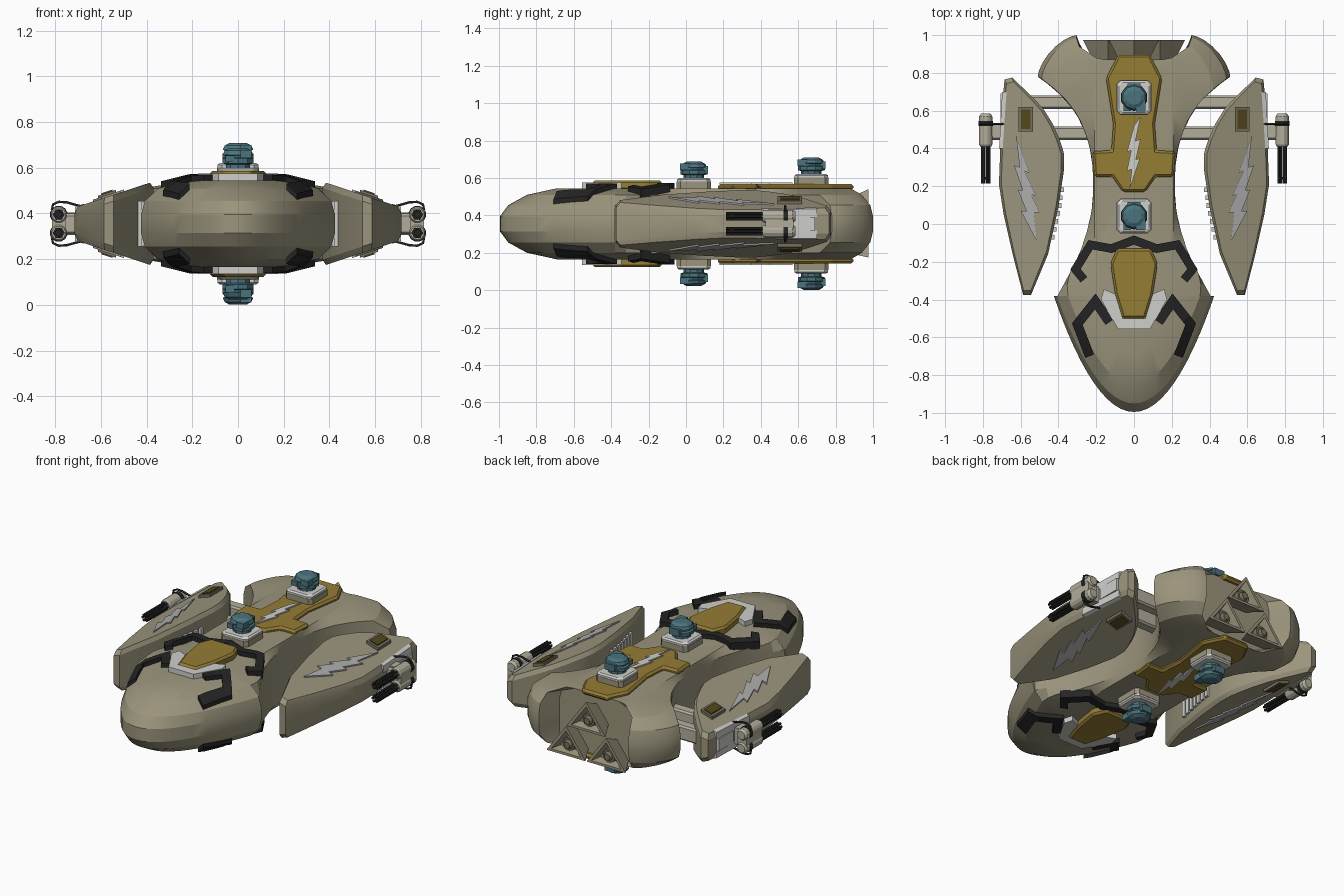
import bpy, bmesh, math
from mathutils import Vector, Matrix

if "Cube" in bpy.data.objects:
    bpy.data.objects.remove(bpy.data.objects["Cube"])

ZC = 0.355  # the ship is symmetric about this height; all z below are relative to it
pi = math.pi

def material(name, r, g, b):
    m = bpy.data.materials.new(name)
    m.diffuse_color = (r, g, b, 1)
    m.use_nodes = True
    m.node_tree.nodes["Principled BSDF"].inputs["Base Color"].default_value = m.diffuse_color
    return m

HULL = material("khaki hull", .33, .30, .205)
STRUT = material("pale khaki", .45, .42, .33)
WHITE = material("white trim", .62, .62, .60)
GREY = material("light grey", .42, .42, .42)
GOLD = material("gold armour", .30, .205, .035)
BLACK = material("black armour", .018, .018, .018)
TEAL = material("teal turret", .07, .175, .21)
BRONZE = material("dark bronze", .085, .062, .012)
DARK = material("dark khaki", .18, .165, .11)

def finish(name, bm, mat, mx=False, mz=False, angle=0.0, bevel=0):
    bmesh.ops.recalc_face_normals(bm, faces=bm.faces)
    if angle:
        for f in bm.faces:
            f.smooth = True
        for e in bm.edges:
            e.smooth = e.calc_face_angle(0) < angle
    me = bpy.data.meshes.new(name)
    bm.to_mesh(me)
    bm.free()
    me.materials.append(mat)
    ob = bpy.data.objects.new(name, me)
    ob.location.z = ZC
    bpy.context.collection.objects.link(ob)
    if bevel:
        b = ob.modifiers.new("bevel", 'BEVEL')
        b.width, b.segments = bevel, 1
    mirror(ob, mx, mz)
    return ob

def mirror(ob, mx, mz):
    if mx or mz:
        m = ob.modifiers.new("mirror", 'MIRROR')
        m.use_axis = (mx, False, mz)
        m.use_mirror_merge = False

def loft(bm, rings):
    rows = [[bm.verts.new(p) for p in r] for r in rings]
    n = len(rows[0])
    for a, b in zip(rows, rows[1:]):
        for i in range(n):
            bm.faces.new((a[i], a[(i + 1) % n], b[(i + 1) % n], b[i]))
    bm.faces.new(rows[0][::-1])
    bm.faces.new(rows[-1])

def prism(bm, pts, z0, z1):
    # z0 and z1 are numbers or functions of (x, y)
    f = lambda z, x, y: z(x, y) if callable(z) else z
    loft(bm, [[(x, y, f(z, x, y)) for x, y in pts] for z in (z0, z1)])

def tube(bm, c, axis, prof, n=12):
    rings = []
    for d, r in prof:
        ring = []
        for i in range(n):
            a = 2 * pi * (i + .5) / n
            u, v = r * math.cos(a), r * math.sin(a)
            off = (u, d, v) if axis == 'y' else (u, v, d)
            ring.append(Vector(c) + Vector(off))
        rings.append(ring)
    loft(bm, rings)

def box(bm, c, s):
    bmesh.ops.create_cube(bm, size=1, matrix=Matrix.Translation(c) @ Matrix.Diagonal((*s, 1)))

def sym(half):
    return half + [(-x, y) for x, y in reversed(half) if x > 1e-6]

def interp(table, v):
    for (a, p), (b, q) in zip(table, table[1:]):
        if v <= b:
            return p + (q - p) * max(0, (v - a) / (b - a))
    return table[-1][1]

# ---- hull: stacked plan outlines; nose is a parabola, flanks are scooped out
SCOOP = [(-.38, .405), (-.27, .345), (-.15, .285), (0, .237), (.12, .217), (.25, .216), (.36, .224),
         (.45, .245), (.555, .287), (.63, .335), (.69, .39), (.74, .45), (.78, .51)]
# height, front width, nose tip, rear width, lobe tip x, lobe tip y
LEVELS = [(.04, .425, -.995, .51, .305, 1.0), (.10, .408, -.95, .49, .305, .985),
          (.155, .35, -.85, .42, .29, .94), (.19, .21, -.69, .21, .20, .88)]

def outline(level):
    h, w, tip, wr, xe, yr = level
    half = [(w * s / 12, -.38 + (tip + .38) * (1 - (s / 12) ** 2)) for s in range(13)]
    yc = next((y / 200 for y in range(50, 157) if interp(SCOOP, y / 200) >= wr), .78) if wr > .3 else .78
    for i in range(20):
        y = -.38 + (yc + .38) * i / 19
        half.append((min(w + (wr - w) * i / 19, interp(SCOOP, y)), y))
    for i in range(1, 8):
        t = i / 7 * pi / 2
        half.append((xe + (wr - xe) * math.cos(t) ** 1.3, yc + (yr - yc) * math.sin(t) ** 1.3))
    half += [(xe - .05, .87), (0, .87)]
    return half + [(-x, y) for x, y in half[-2:0:-1]]

def hull_z(x, y):
    # height of the upper hull surface on the nose half
    prev = None
    for h, w, tip, *_ in LEVELS:
        s = min(1, max(0, (y - tip) / (-.38 - tip)))
        d = w * math.sqrt(s) - abs(x)
        if d < 0:
            return prev[0] + (h - prev[0]) * prev[1] / (prev[1] - d) if prev else .04
        prev = (h, d)
    return .19

bm = bmesh.new()
rings = [[(x, y, -l[0]) for x, y in outline(l)] for l in reversed(LEVELS)]
rings += [[(x, y, l[0]) for x, y in outline(l)] for l in LEVELS]
loft(bm, rings)
finish("hull", bm, HULL, angle=.35)

# ---- three triangular engine nozzles with inner cones
bm, cones = bmesh.new(), bmesh.new()
for cx, cz in ((0, .005), (-.137, -.18), (.137, -.18)):
    tri = [(0, .12), (-.133, -.06), (.133, -.06)]
    loft(bm, [[(cx + u * k, y, cz + .06 + v * k) for u, v in tri]
              for y, k in ((.79, .3), (.975, 1), (.975, .76), (.925, .55))])
    tube(cones, (cx, 0, cz + .06), 'y', [(.90, .045), (.95, .04), (.95, .028), (.968, .02)])
finish("engine_nozzles", bm, HULL)
finish("engine_cones", cones, DARK)

# ---- armour plates on top and bottom
bm = bmesh.new()
prism(bm, sym([(.085, .895), (.148, .77), (.11, .53), (.12, .39), (.22, .385),
               (.21, .25), (.115, .25), (.06, .17)]), .18, .213)
finish("spine_plate", bm, GOLD, mz=True, bevel=.012)
bm = bmesh.new()
prism(bm, sym([(.09, -.13), (.125, -.21), (.10, -.37), (.06, -.5)]), .18, .232)
finish("nose_plate", bm, GOLD, mz=True, bevel=.012)
bm = bmesh.new()
prism(bm, sym([(.10, -.37), (.16, -.345), (.175, -.40), (.085, -.555)])[:4] + [(0, -.555), (0, -.5), (.06, -.5)],
      .17, .22)
finish("nose_trim", bm, WHITE, mx=True, mz=True)

def stroke(bm, path, width, lift):
    pts = [Vector(p) for p in path]
    dirs = [(b - a).normalized() for a, b in zip(pts, pts[1:])]
    rings = []
    def add(p, off):
        l, r = p + off, p - off
        rings.append([(q.x, q.y, hull_z(q.x, q.y) + dz) for q, dz in ((l, -.02), (r, -.02), (r, lift), (l, lift))])
    for i, p in enumerate(pts):
        d0, d1 = dirs[max(i - 1, 0)], dirs[min(i, len(dirs) - 1)]
        t = (d0 + d1).normalized()
        add(p, Vector((-t.y, t.x)) * width / 2 / max(.5, t.dot(d1)))
        if i < len(dirs):
            for k in (1, 2, 3):
                add(p.lerp(pts[i + 1], k / 4), Vector((-d1.y, d1.x)) * width / 2)
    loft(bm, rings)

bm = bmesh.new()
arm = [(0, -.085), (.12, -.13), (.23, -.11), (.31, -.24), (.265, -.295)]
stroke(bm, [(-x, y) for x, y in arm[:0:-1]] + arm, .045, .028)
finish("front_brace", bm, BLACK, mz=True)
bm = bmesh.new()
stroke(bm, [(.13, -.52), (.205, -.41), (.30, -.53), (.235, -.70)], .05, .026)
finish("nose_brace", bm, BLACK, mx=True, mz=True)
bm = bmesh.new()
prism(bm, [(.035, .57), (.008, .44), (.035, .45), (.01, .34), (.033, .35), (-.025, .18),
           (-.012, .29), (-.038, .28), (-.015, .39), (-.038, .38), (0, .52)], .212, .221)
finish("spine_bolt", bm, WHITE, mz=True)

# ---- turrets: octagonal pad, white collar, faceted head with a short gun
def octagon(cy, r, c):
    return [(sx * a, cy + sy * b) for sx, sy, a, b in (
        (1, 1, r, r - c), (1, 1, r - c, r), (-1, 1, r - c, r), (-1, 1, r, r - c),
        (-1, -1, r, r - c), (-1, -1, r - c, r), (1, -1, r - c, r), (1, -1, r, r - c))]
for label, cy, z in (("front", .042, .24), ("rear", .67, .262)):
    bm = bmesh.new()
    prism(bm, octagon(cy, .092, .02), .18, z - .015)
    finish(label + "_turret_pad", bm, HULL, mz=True)
    bm = bmesh.new()
    loft(bm, [[(x, y, zz) for x, y in octagon(cy, r, .02)]
              for zz, r in ((z - .016, .09), (z - .004, .09), (z + .004, .08))])
    finish(label + "_turret_collar", bm, WHITE, mz=True)
    bm = bmesh.new()
    tube(bm, (0, cy, z), 'z', [(-.01, .055), (.02, .055), (.025, .072), (.045, .072), (.05, .06),
                               (.058, .06), (.062, .07), (.08, .062), (.092, .04)], 10)
    box(bm, (.035, cy - .045, z + .065), (.05, .06, .035))
    box(bm, (-.035, cy - .045, z + .045), (.04, .055, .03))
    box(bm, (0, cy + .06, z + .05), (.07, .03, .04))
    finish(label + "_turret_head", bm, TEAL, mz=True)

# ---- side pods: tall inner wall sloping to a thin outer edge
POD = [(.645, .775), (.685, .765), (.70, .62), (.715, .21), (.69, .05), (.64, -.17), (.587, -.375), (.545, -.375),
       (.455, -.16), (.40, .09), (.37, .29), (.372, .38), (.395, .45), (.43, .53), (.48, .61), (.535, .67)]
pod_h = lambda x, y=0: .185 - .33 * (x - .37)
inset = [(.56 + (x - .56) * .92, .22 + (y - .22) * .96) for x, y in POD]
bm = bmesh.new()
loft(bm, [[(x, y, -pod_h(x)) for x, y in inset], [(x, y, .028 - pod_h(x)) for x, y in POD],
          [(x, y, pod_h(x) - .028) for x, y in POD], [(x, y, pod_h(x)) for x, y in inset]])
finish("side_pod", bm, HULL, mx=True, angle=.35)
bm = bmesh.new()
prism(bm, [(.625, .47), (.555, .27), (.58, .28), (.52, .15), (.545, .155), (.50, .06), (.53, .06), (.515, -.09),
           (.60, .07), (.57, .07), (.615, .18), (.59, .18), (.635, .31), (.605, .30)],
      lambda x, y: pod_h(x) - .005, lambda x, y: pod_h(x) + .008)
finish("pod_bolt", bm, GREY, mx=True, mz=True)
for name, mat, g, lift in (("pod_hatch", DARK, 0, .018), ("pod_hatch_lid", BRONZE, .014, .024)):
    bm = bmesh.new()
    prism(bm, [(.535 + g, .49 + g), (.612 - g, .49 + g), (.612 - g, .62 - g), (.535 + g, .62 - g)],
          lambda x, y: pod_h(x) - .01, lambda x, y: pod_h(x) + lift)
    finish(name, bm, mat, mx=True, mz=True)

# white panels along the outer edge, ribs on the inner wall
bm = bmesh.new()
prism(bm, [(.675, .70), (.698, .70), (.714, .40), (.695, .40)],
      lambda x, y: pod_h(x) - .04, lambda x, y: pod_h(x) + .003)
finish("pod_edge_trim", bm, WHITE, mx=True, mz=True)
bm = bmesh.new()
box(bm, (.69, .62, 0), (.036, .14, .075))
finish("pod_side_panel", bm, WHITE, mx=True)
bm = bmesh.new()
for i in range(7):
    y = -.07 + i * .042
    x = interp([(-.16, .455), (.09, .40), (.29, .37)], y)
    box(bm, (x, y, 0), (.03, .024, .2))
finish("pod_inner_ribs", bm, WHITE, mx=True)

# ---- struts joining hull, pods and guns
bm = bmesh.new()
box(bm, (.45, .645, 0), (.5, .07, .09))
box(bm, (.49, .48, 0), (.56, .07, .09))
finish("struts", bm, STRUT, mx=True, bevel=.01)

# ---- twin gatling guns
bm = bmesh.new()
box(bm, (.785, .50, 0), (.06, .15, .10))
box(bm, (.735, .50, 0), (.06, .07, .10))
for z in (-.04, .04):
    tube(bm, (.785, 0, z), 'y', [(.41, .03), (.42, .036), (.57, .036), (.585, .026)], 12)
finish("gun_body", bm, STRUT, mx=True, angle=.5)
bm = bmesh.new()
for z in (-.04, .04):
    for i in range(6):
        a = i * pi / 3
        tube(bm, (.785 + .018 * math.cos(a), 0, z + .018 * math.sin(a)), 'y', [(.215, .008), (.43, .008)], 6)
    tube(bm, (.785, 0, z), 'y', [(.235, .023), (.25, .023)], 10)
    tube(bm, (.785, 0, z), 'y', [(.52, .039), (.545, .039)], 12)
finish("gun_barrels", bm, BLACK, mx=True)

# ammunition cables
cu = bpy.data.curves.new("gun_cable", 'CURVE')
cu.dimensions, cu.bevel_depth, cu.bevel_resolution = '3D', .006, 1
sp = cu.splines.new('POLY')
path = [(.815, .06), (.81, .085), (.785, .096), (.75, .094), (.715, .084), (.68, .075)]
sp.points.add(len(path) - 1)
for p, (x, z) in zip(sp.points, path):
    p.co = (x, .53, z, 1)
cu.materials.append(BLACK)
cable = bpy.data.objects.new("gun_cable", cu)
cable.location.z = ZC
bpy.context.collection.objects.link(cable)
mirror(cable, True, True)
